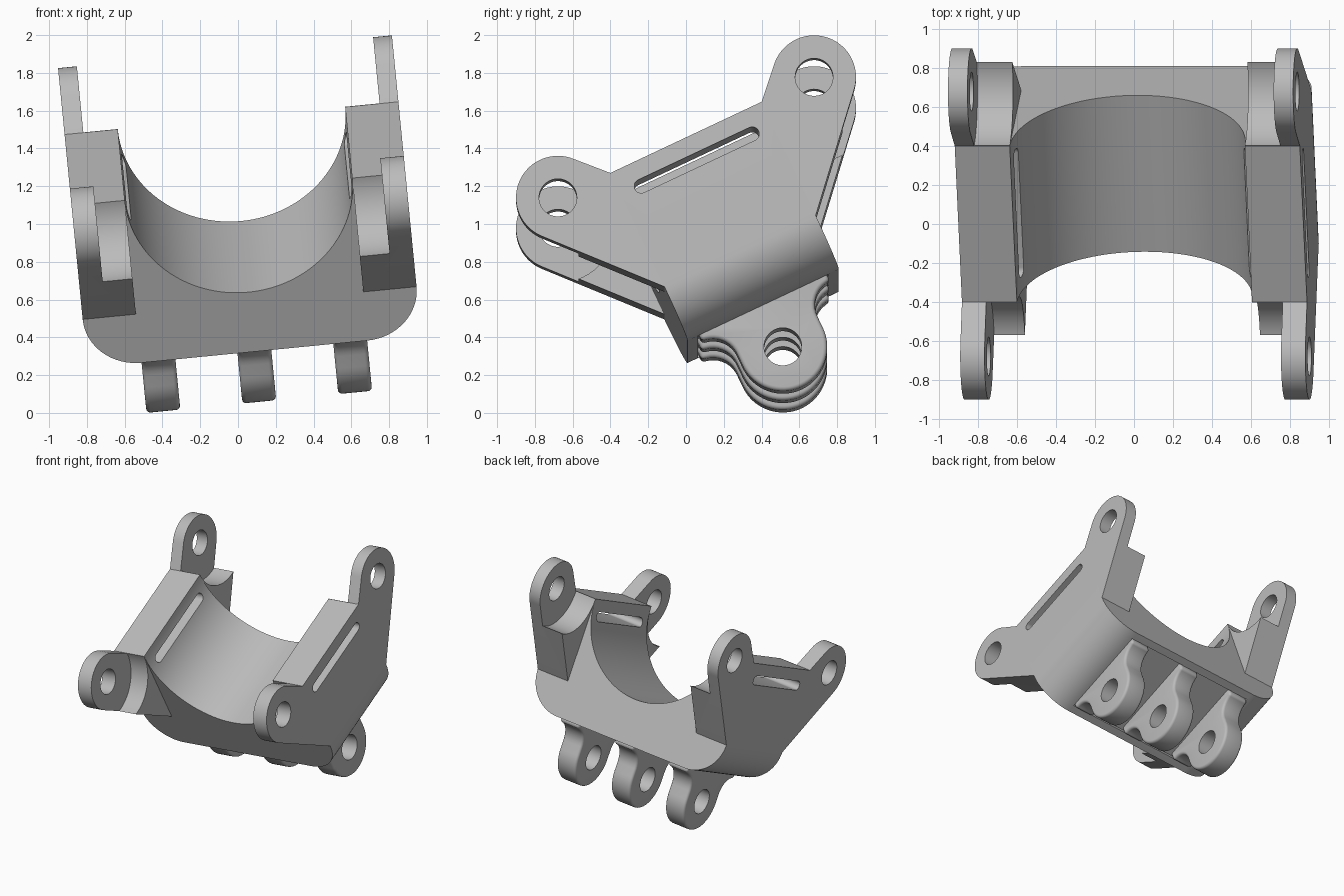
import bpy, bmesh, math
from mathutils import Vector

cube = bpy.data.objects.get("Cube")
if cube:
    bpy.data.objects.remove(cube, do_unlink=True)

# Tilted working frame: X across, Y along the saddle, Z up from the saddle axis
TILT = (math.radians(25.3), math.radians(-5.6), 0)
ORIGIN = (-0.016, 0, 1.372)
HALF_W, HALF_L, SADDLE_R = 0.888, 0.443, 0.605
BOTTOM, CORNER_R = -0.955, 0.286
EAR_Y, EAR_R, HOLE_R = 0.75, 0.222, 0.1

grey = bpy.data.materials.new("plain grey")
grey.use_nodes = True
grey.diffuse_color = (0.5, 0.5, 0.5, 1)
grey.node_tree.nodes["Principled BSDF"].inputs["Base Color"].default_value = (0.5, 0.5, 0.5, 1)


def arc(cx, cy, r, start, end, steps=24):
    """Points on an arc, angles in degrees."""
    angles = [math.radians(start + (end - start) * i / steps) for i in range(steps + 1)]
    return [(cx + r * math.cos(a), cy + r * math.sin(a)) for a in angles]


def prism(name, outline, axis, lo, hi):
    """Extrude a 2D outline along X (outline is y, z) or Y (outline is x, z)."""
    bm = bmesh.new()
    place = (lambda p, d: (d, p[0], p[1])) if axis == "X" else (lambda p, d: (p[0], d, p[1]))
    face = bm.faces.new([bm.verts.new(place(p, lo)) for p in outline])
    grown = bmesh.ops.extrude_face_region(bm, geom=[face])
    step = Vector((hi - lo, 0, 0) if axis == "X" else (0, hi - lo, 0))
    bmesh.ops.translate(bm, vec=step, verts=[g for g in grown["geom"] if isinstance(g, bmesh.types.BMVert)])
    bmesh.ops.recalc_face_normals(bm, faces=bm.faces)
    mesh = bpy.data.meshes.new(name)
    bm.to_mesh(mesh)
    bm.free()
    obj = bpy.data.objects.new(name, mesh)
    bpy.context.collection.objects.link(obj)
    obj.location, obj.rotation_euler = ORIGIN, TILT
    mesh.materials.append(grey)
    return obj


def apply(obj, mod):
    bpy.ops.object.select_all(action="DESELECT")
    obj.select_set(True)
    bpy.context.view_layer.objects.active = obj
    bpy.ops.object.modifier_apply(modifier=mod.name)


def cut(obj, outline, axis, lo, hi):
    """Subtract a prism from a part."""
    cutter = prism("cutter", outline, axis, lo, hi)
    mod = obj.modifiers.new("cut", "BOOLEAN")
    mod.operation, mod.solver, mod.object = "DIFFERENCE", "EXACT", cutter
    bpy.context.view_layer.update()
    apply(obj, mod)
    bpy.data.objects.remove(cutter, do_unlink=True)


def smooth(obj):
    bpy.ops.object.select_all(action="DESELECT")
    obj.select_set(True)
    bpy.context.view_layer.objects.active = obj
    bpy.ops.object.shade_smooth_by_angle(angle=math.radians(30))


def circle(cx, cy, r):
    return arc(cx, cy, r, 0, 360, 48)[:-1]


# Saddle body: half-round channel with rounded lower corners
corner_x, corner_z = HALF_W - CORNER_R, BOTTOM + CORNER_R
outline = [(-HALF_W, 0)]
outline += arc(-corner_x, corner_z, CORNER_R, 180, 270, 16)
outline += arc(corner_x, corner_z, CORNER_R, 270, 360, 16)
outline += [(HALF_W, 0)] + arc(0, 0, SADDLE_R, 0, -180, 64)
body = prism("saddle_body", outline, "Y", -HALF_L, HALF_L)

# Long strap slots through both side walls
slot = arc(0.325, -0.133, 0.037, -90, 90, 12) + arc(-0.325, -0.133, 0.037, 90, 270, 12)
cut(body, slot, "X", -1, 1)

# Shallow pocket under the body that seats the lugs
pocket = [(-0.6, -1), (0.6, -1), (0.6, BOTTOM + 0.03), (-0.6, BOTTOM + 0.03)]
cut(body, pocket, "Y", -0.38, 0.38)
smooth(body)

# Four corner arms, each ending in a drilled ear with a round clearance on its inner side
gap = EAR_Y - HALF_L
upper = math.degrees(math.acos(EAR_R / gap))
reach = math.hypot(gap, corner_z)
lower = math.degrees(math.atan2(corner_z, gap)) - math.degrees(math.acos(EAR_R / reach))
for end, y_sign, ear_thick in (("front", -1, 0.125), ("rear", 1, 0.1)):
    for side, x_sign in (("left", 1), ("right", -1)):
        # Outline is drawn for the front end and flipped for the rear
        pts = [(-HALF_L, 0)] + arc(-EAR_Y, 0, EAR_R, upper, 360 + lower, 40) + [(-HALF_L, corner_z)]
        pts = [(-y * y_sign, z) for y, z in pts]
        arm = prism(f"{end}_{side}_arm", pts, "X", x_sign * SADDLE_R, x_sign * HALF_W)
        ear_y = EAR_Y * y_sign
        cut(arm, circle(ear_y, 0, gap - 0.001), "X", x_sign * 0.5, x_sign * (HALF_W - ear_thick))
        cut(arm, circle(ear_y, 0, HOLE_R), "X", x_sign * 0.5, x_sign * 1)
        smooth(arm)

# Three hinge lugs below, flared where they meet the body
LUG_Z, LUG_R, FLARE = -1.2, 0.235, 0.14
flare_z = BOTTOM - 0.035 - FLARE
outline = arc(0, LUG_Z, LUG_R, 180, 360, 32)
outline += arc(LUG_R + FLARE, flare_z, FLARE, 180, 90, 10)
outline += [(LUG_R + FLARE, BOTTOM + 0.06), (-LUG_R - FLARE, BOTTOM + 0.06)]
outline += arc(-LUG_R - FLARE, flare_z, FLARE, 90, 0, 10)
for name, x in (("right", -0.51), ("middle", 0), ("left", 0.51)):
    lug = prism(f"{name}_lug", outline, "X", x - 0.09, x + 0.09)
    bevel = lug.modifiers.new("round", "BEVEL")
    bevel.width, bevel.segments, bevel.limit_method = 0.03, 4, "ANGLE"
    bevel.angle_limit = math.radians(60)
    apply(lug, bevel)
    cut(lug, circle(0, LUG_Z, HOLE_R), "X", x - 0.2, x + 0.2)
    smooth(lug)
